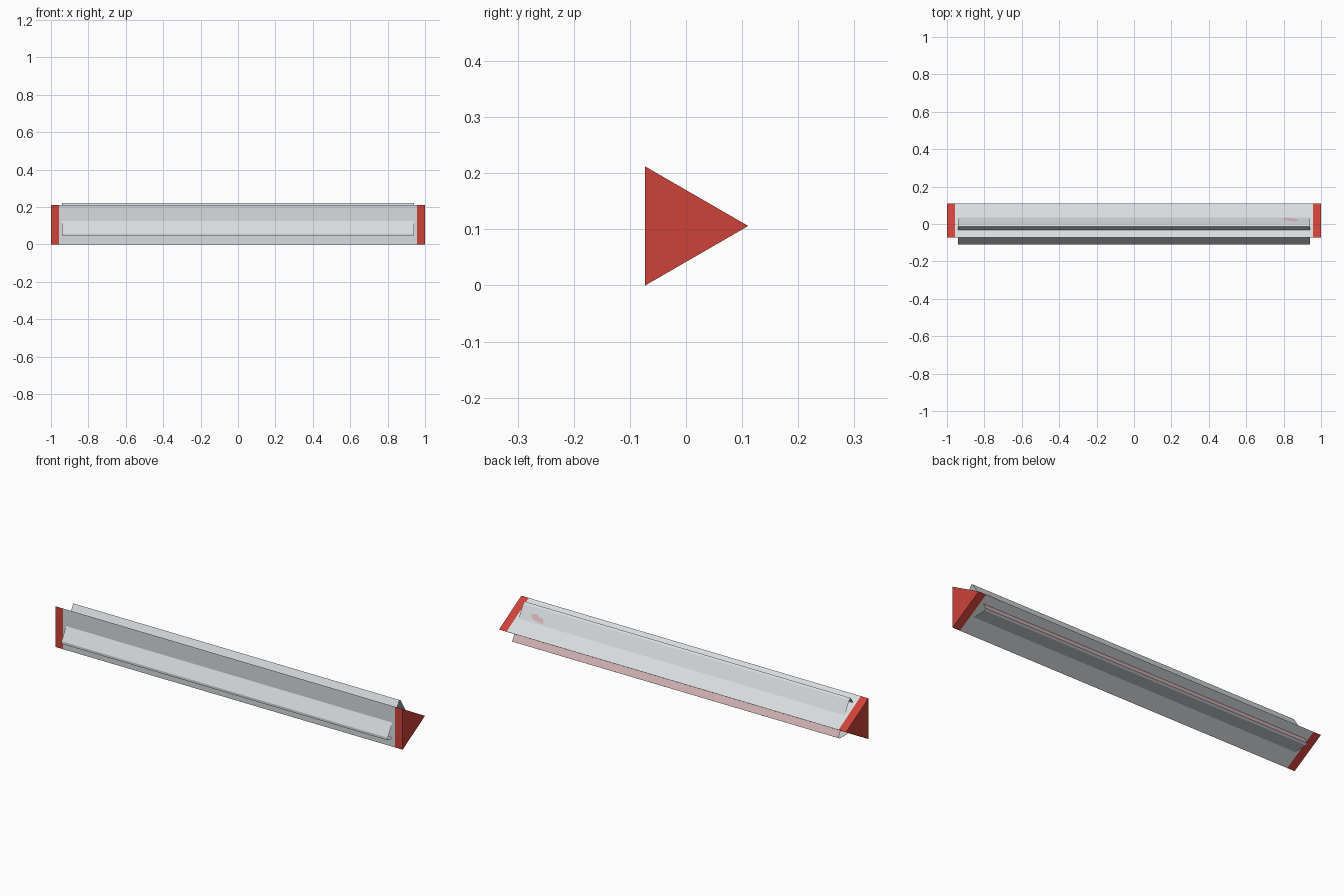
import bpy, bmesh
from math import radians, sin, cos
from mathutils import Matrix, Vector

cube = bpy.data.objects.get("Cube")
if cube:
    bpy.data.objects.remove(cube, do_unlink=True)


def material(name, rgb):
    m = bpy.data.materials.new(name)
    m.use_nodes = True
    m.diffuse_color = (*rgb, 1)
    m.node_tree.nodes["Principled BSDF"].inputs["Base Color"].default_value = (*rgb, 1)
    return m


GREY = material("pale grey", (0.69, 0.72, 0.735))
RED = material("red", (0.61, 0.055, 0.042))
PINK = material("dusty pink", (0.68, 0.47, 0.475))

RADIUS = 0.1224            # circumradius of the triangular section
INNER = RADIUS / 2         # distance from centre to each side
CENTRE = Vector((0, -0.0115, 0.106))
BODY_END, RIDGE_END = 0.957, 0.94


def make_object(name, bm, *mats):
    mesh = bpy.data.meshes.new(name)
    bm.to_mesh(mesh)
    bm.free()
    ob = bpy.data.objects.new(name, mesh)
    bpy.context.collection.objects.link(ob)
    for m in mats:
        mesh.materials.append(m)
    return ob


def prism(name, x0, x1, mat):
    """Triangular prism along x with one side facing the front."""
    bm = bmesh.new()
    ring = [bm.verts.new(CENTRE + Vector((x0, RADIUS * cos(radians(a)), RADIUS * sin(radians(a)))))
            for a in (0, 120, 240)]
    face = bm.faces.new(ring)
    ext = bmesh.ops.extrude_face_region(bm, geom=[face])
    bmesh.ops.translate(bm, vec=(x1 - x0, 0, 0),
                        verts=[v for v in ext["geom"] if isinstance(v, bmesh.types.BMVert)])
    bmesh.ops.recalc_face_normals(bm, faces=bm.faces)
    return make_object(name, bm, mat)


def side_point(x, along, out, angle):
    """Point given in one side's own frame, turned about the long axis."""
    p = Vector((x, -INNER - out, along))
    return CENTRE + Matrix.Rotation(radians(angle), 3, 'X') @ p


# Long body and its two end caps
prism("body", -BODY_END, BODY_END, GREY)
prism("left_cap", BODY_END, 1, RED)
prism("right_cap", -1, -BODY_END, RED)

# Raised open-ended ridge on each side: sloping panel, flat band, upright wall
HINGE, CREST, LIP, FOOT = (0.019, 0), (-0.046, 0.037), (-0.059, 0.037), (-0.059, 0)
for name, angle in (("front_ridge", 0), ("upper_ridge", -120), ("lower_ridge", 120)):
    bm = bmesh.new()
    rows = [[bm.verts.new(side_point(x, *p, angle)) for x in (-RIDGE_END, RIDGE_END)]
            for p in (HINGE, CREST, LIP, FOOT)]
    for a, b in zip(rows, rows[1:]):
        bm.faces.new((a[0], b[0], b[1], a[1]))
    bm.faces.ensure_lookup_table()
    if name == "lower_ridge":
        bm.faces[2].material_index = 1
    make_object(name, bm, GREY, PINK)

# Small pink mark on the upper sloping panel
bm = bmesh.new()
outline = [(0.80, 0.15), (0.82, 0.10), (0.87, 0.25), (0.88, 0.50),
           (0.85, 0.62), (0.83, 0.45), (0.81, 0.42)]
hinge, crest = Vector(HINGE), Vector(CREST)
lift = Vector((0.0005, 0.001))
bm.faces.new([bm.verts.new(side_point(x, *(hinge.lerp(crest, f) + lift), -120))
              for x, f in outline])
bm.normal_update()
for f in bm.faces:
    if f.normal.z < 0:
        f.normal_flip()
make_object("panel_mark", bm, PINK)
